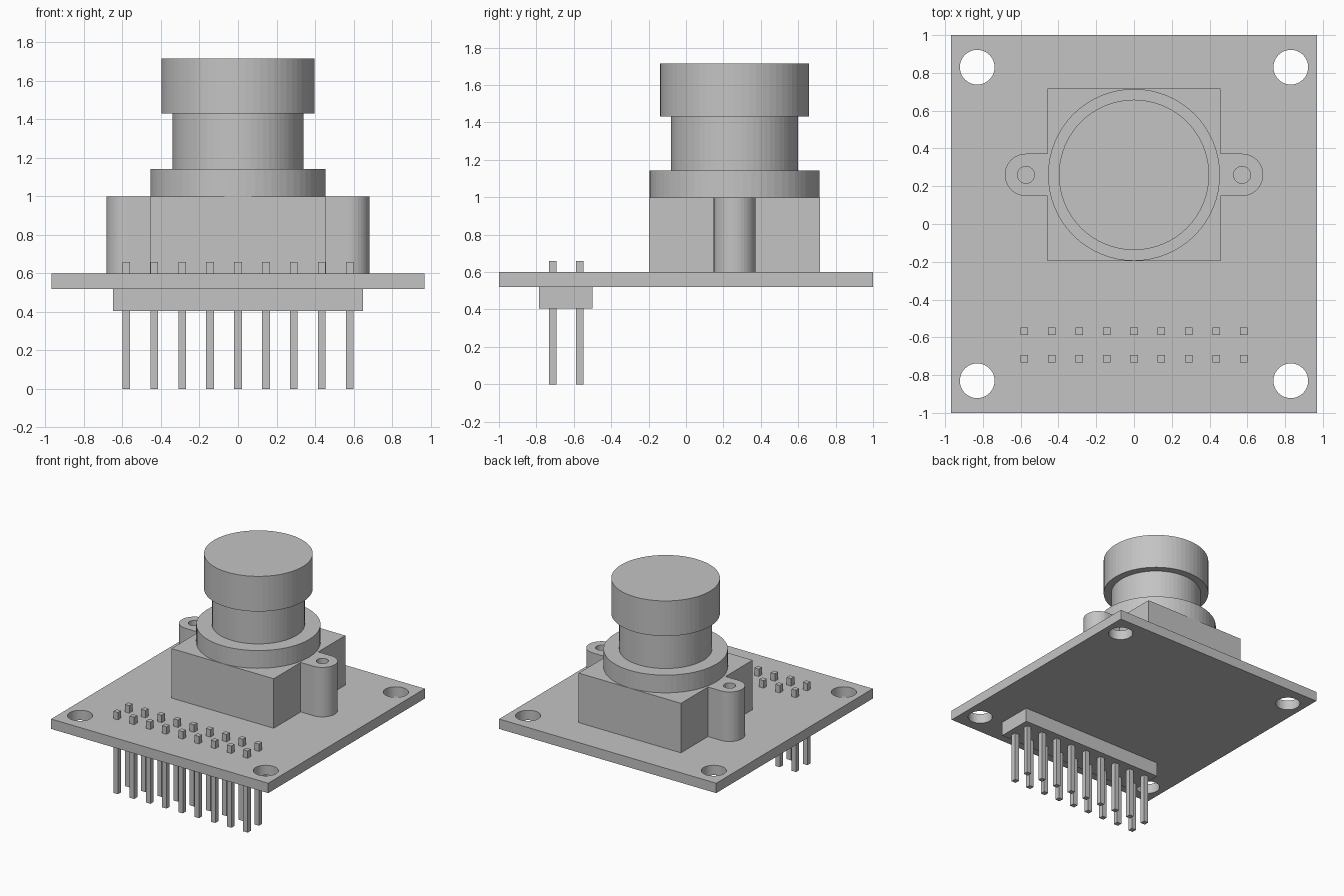
import bpy, bmesh
from math import pi, sin, cos

cube = bpy.data.objects.get("Cube")
if cube:
    bpy.data.objects.remove(cube, do_unlink=True)

grey = bpy.data.materials.new("plain_grey")
grey.use_nodes = True
grey.diffuse_color = (0.55, 0.55, 0.55, 1)
grey.node_tree.nodes["Principled BSDF"].inputs["Base Color"].default_value = (0.55, 0.55, 0.55, 1)

CY = 0.26       # lens axis
BOARD_TOP = 0.6


def make(name, bm):
    bmesh.ops.recalc_face_normals(bm, faces=bm.faces)
    mesh = bpy.data.meshes.new(name)
    bm.to_mesh(mesh)
    bm.free()
    mesh.materials.append(grey)
    obj = bpy.data.objects.new(name, mesh)
    bpy.context.collection.objects.link(obj)
    return obj


def arc(cx, cy, r, start, end, steps):
    return [(cx + r * cos(start + (end - start) * i / steps),
             cy + r * sin(start + (end - start) * i / steps)) for i in range(steps + 1)]


def prism(bm, outline, z0, z1):
    face = bm.faces.new([bm.verts.new((x, y, z0)) for x, y in outline])
    up = bmesh.ops.extrude_face_region(bm, geom=[face], use_keep_orig=True)["geom"]
    for v in up:
        if isinstance(v, bmesh.types.BMVert):
            v.co.z = z1


def rect(x0, x1, y0, y1):
    return [(x0, y0), (x1, y0), (x1, y1), (x0, y1)]


def drill(obj, centres, r, z0, z1):
    """Cut round holes through obj, then discard the cutter."""
    bm = bmesh.new()
    for x, y in centres:
        prism(bm, arc(x, y, r, 0, 2 * pi, 40)[:-1], z0, z1)
    cutter = make("hole_cutter", bm)
    cutter.hide_render = True
    mod = obj.modifiers.new("holes", "BOOLEAN")
    mod.operation, mod.solver, mod.object = "DIFFERENCE", "EXACT", cutter
    bpy.context.view_layer.update()
    result = bpy.data.meshes.new_from_object(obj.evaluated_get(bpy.context.evaluated_depsgraph_get()))
    obj.modifiers.clear()
    obj.data = result
    bpy.data.objects.remove(cutter, do_unlink=True)


# Circuit board with four mounting holes
bm = bmesh.new()
prism(bm, rect(-0.97, 0.97, -1, 1), 0.52, BOARD_TOP)
board = make("circuit_board", bm)
drill(board, [(x, y) for x in (-0.83, 0.83) for y in (-0.83, 0.83)], 0.092, 0.4, 0.7)

# Lens holder: square block with a rounded screw ear on each side
half, ear_x, ear_r = 0.457, 0.572, 0.112
right_side = [(half, CY - half), (half, CY - ear_r)]
right_side += arc(ear_x, CY, ear_r, -pi / 2, pi / 2, 20)
right_side += [(half, CY + ear_r), (half, CY + half)]
outline = right_side + [(-x, y) for x, y in reversed(right_side)]
bm = bmesh.new()
prism(bm, outline, BOARD_TOP, 1.0)
holder = make("lens_holder", bm)
drill(holder, [(-ear_x, CY), (ear_x, CY)], 0.045, 0.5, 1.1)

# Lens barrel: flange, neck and cap turned from one profile
SIDES = 64
profile = [(0.455, 1.0), (0.455, 1.143), (0.34, 1.143), (0.34, 1.432), (0.398, 1.432), (0.398, 1.716)]
bm = bmesh.new()
rings = [[bm.verts.new((x, y, z)) for x, y in arc(0, CY, r, 0, 2 * pi, SIDES)[:-1]] for r, z in profile]
for low, high in zip(rings, rings[1:]):
    for i in range(SIDES):
        j = (i + 1) % SIDES
        bm.faces.new((low[i], low[j], high[j], high[i]))
bm.faces.new(rings[0])
bm.faces.new(rings[-1])
make("lens_barrel", bm)

# Header strip under the board
bm = bmesh.new()
prism(bm, rect(-0.65, 0.65, -0.785, -0.5), 0.405, 0.52)
make("pin_header", bm)

# Two rows of square pins, showing below the header and above the board
PIN = 0.02
bm = bmesh.new()
for y in (-0.713, -0.568):
    for i in range(-4, 5):
        x = i * 0.145
        for z0, z1 in ((0, 0.405), (BOARD_TOP, 0.66)):
            prism(bm, rect(x - PIN, x + PIN, y - PIN, y + PIN), z0, z1)
make("header_pins", bm)
